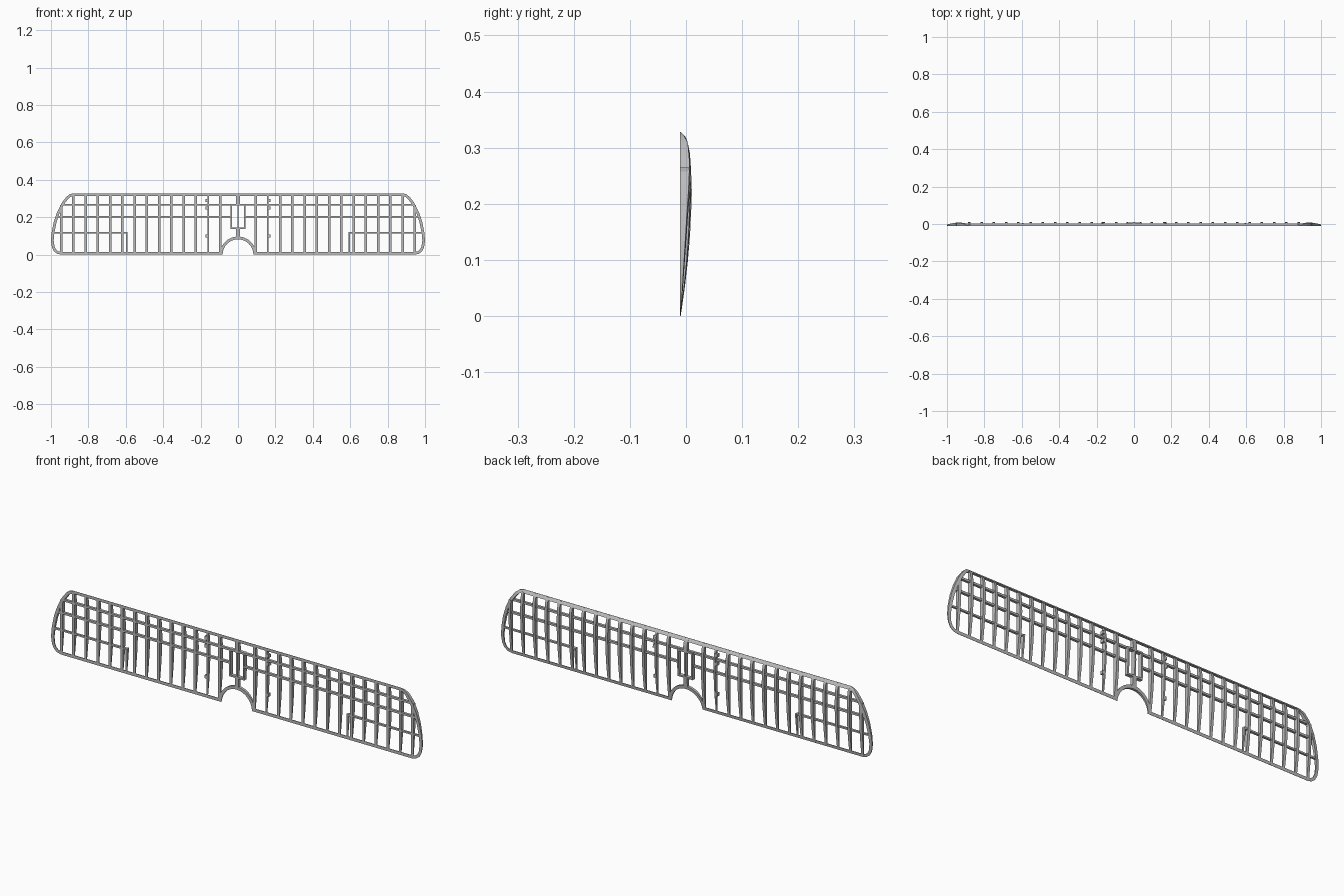
import bpy, bmesh, math
from mathutils import Vector

if "Cube" in bpy.data.objects:
    bpy.data.objects.remove(bpy.data.objects["Cube"])

grey = bpy.data.materials.new("frame grey")
grey.use_nodes = True
grey.diffuse_color = (0.5, 0.5, 0.5, 1)
grey.node_tree.nodes["Principled BSDF"].inputs["Base Color"].default_value = (0.5, 0.5, 0.5, 1)

FRONT, TOP = -0.0105, 0.328
# Curved back of the wing section: (z, y)
SECTION = [(0, -0.0095), (0.03, -0.005), (0.06, -0.001), (0.1, 0.0035), (0.14, 0.007),
           (0.18, 0.009), (0.22, 0.0105), (0.26, 0.009), (0.29, 0.007), (0.31, 0.003),
           (0.32, -0.001), (TOP, -0.0095)]


def back(x, z):
    """Depth of the wing's back, thinning toward the tips."""
    z = min(max(z, 0), TOP)
    for (z0, y0), (z1, y1) in zip(SECTION, SECTION[1:]):
        if z <= z1:
            y = y0 + (y1 - y0) * (z - z0) / (z1 - z0)
            break
    thin = 1 - 0.5 * min(max((abs(x) - 0.93) / 0.07, 0), 1)
    return FRONT + (y - FRONT) * thin


def band(name, side_a, side_b, depth=None, mirror=True):
    """Solid strip between two (x, z) lines, flat in front, following the section behind."""
    bm = bmesh.new()
    rows = []
    for a, b in zip(side_a, side_b):
        row = []
        for x, z in (a, b):
            y = back(x, z) if depth is None else min(depth, back(x, z))
            row += [bm.verts.new((x, FRONT, z)), bm.verts.new((x, y, z))]
        rows.append([row[0], row[1], row[3], row[2]])
    for r, s in zip(rows, rows[1:]):
        for i in range(4):
            j = (i + 1) % 4
            bm.faces.new((r[i], r[j], s[j], s[i]))
    bm.faces.new(rows[0])
    bm.faces.new(rows[-1][::-1])
    bmesh.ops.recalc_face_normals(bm, faces=bm.faces)
    mesh = bpy.data.meshes.new(name)
    bm.to_mesh(mesh)
    bm.free()
    mesh.materials.append(grey)
    obj = bpy.data.objects.new(name, mesh)
    bpy.context.collection.objects.link(obj)
    if mirror:
        obj.modifiers.new("mirror", "MIRROR")
    bpy.ops.object.select_all(action="DESELECT")
    obj.select_set(True)
    bpy.context.view_layer.objects.active = obj
    bpy.ops.object.shade_smooth_by_angle(angle=math.radians(30))


def rib(name, x, z0, z1, width, mirror=True, depth=None):
    n = 16
    zs = [z0 + (z1 - z0) * i / n for i in range(n + 1)]
    band(name, [(x - width / 2, z) for z in zs], [(x + width / 2, z) for z in zs], depth, mirror)


def spar(name, x0, x1, z, height, depth=0.002):
    band(name, [(x0, z - height / 2), (x1, z - height / 2)],
         [(x0, z + height / 2), (x1, z + height / 2)], depth)


# Outer frame: trailing edge, rounded tip and leading edge as one band
path = [Vector(p) for p in [(0.085, 0), (0.945, 0), (0.967, 0.005), (0.984, 0.018), (0.995, 0.04),
        (1, 0.075), (0.996, 0.12), (0.985, 0.175), (0.967, 0.228), (0.943, 0.276),
        (0.918, 0.309), (0.9, 0.323), (0.88, TOP), (0, TOP)]]
inner = []
for i, p in enumerate(path):
    d0 = (p - path[max(i - 1, 0)]).normalized()
    d1 = (path[min(i + 1, len(path) - 1)] - p).normalized()
    t = (d0 + d1).normalized()
    inner.append(p + Vector((-t.y, t.x)) * 0.0145)
band("outer_frame", path, inner)

# Ribs, stopped at the tip bow where it curves down
for i in range(14):
    x = 0.094 + 0.0655 * i
    top = {12: 0.318, 13: 0.265}.get(i, TOP - 0.002)
    rib(f"rib_{i + 1}", x, 0.002, top, 0.008 if i == 1 else 0.013)

# Small pads on the slim second ribs
for z in (0.1, 0.25, 0.29):
    rib("rib_pad", 0.1655, z - 0.008, z + 0.008, 0.014)

# Spars along the span
spar("upper_spar", 0, 0.945, 0.267, 0.01)
spar("main_spar", 0.038, 0.97, 0.203, 0.01)
spar("flap_spar", 0.592, 0.988, 0.118, 0.008)
rib("flap_end", 0.595, 0.004, 0.122, 0.008)

# Centre cutout arch
angles = [math.pi * i / 24 for i in range(25)]
band("cutout_arch", [(0.082 * math.cos(a), 0.082 * math.sin(a)) for a in angles],
     [(0.097 * math.cos(a), 0.097 * math.sin(a)) for a in angles], mirror=False)

# Centre rib and the mounting box
rib("centre_rib_upper", 0, 0.265, TOP - 0.002, 0.02, False)
rib("centre_rib_lower", 0, 0.09, 0.14, 0.02, False)
rib("box_divider", 0, 0.14, 0.265, 0.007, False)
rib("box_side", 0.037, 0.137, 0.27, 0.008)
spar("box_bottom", 0, 0.041, 0.141, 0.008, 0.02)
spar("box_top", 0, 0.041, 0.266, 0.008, 0.02)
